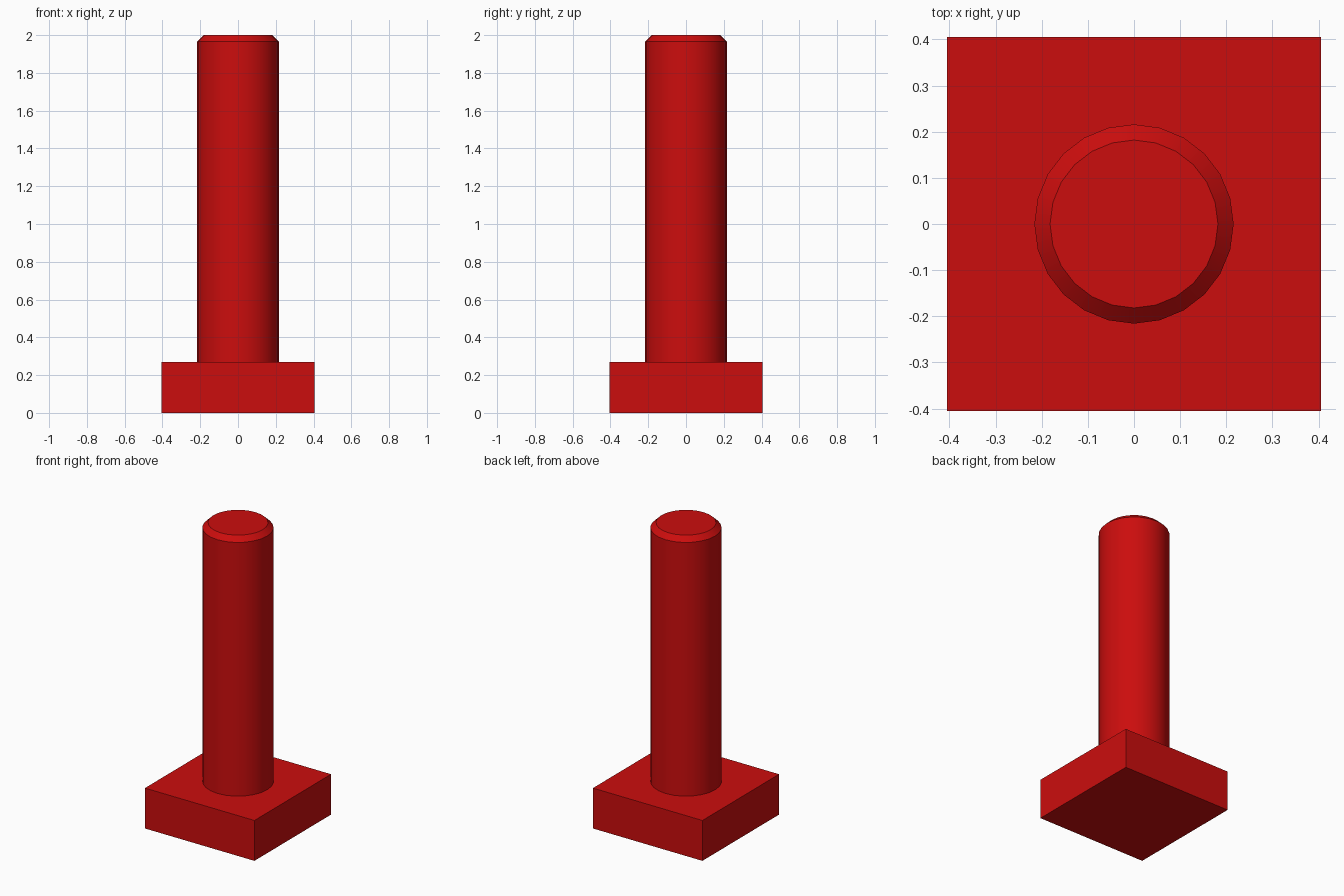
import bpy
import bmesh
from math import radians
from mathutils import Matrix, Vector

if "Cube" in bpy.data.objects:
    bpy.data.objects.remove(bpy.data.objects["Cube"])

HEAD_WIDTH, HEAD_HEIGHT = 0.81, 0.27
SHANK_RADIUS, TIP_RADIUS = 0.216, 0.182
THREAD_START, CHAMFER_START, TOP = 0.73, 1.967, 2.0
SIDES = 24

red = bpy.data.materials.new("red")
red.use_nodes = True
red.diffuse_color = (0.60, 0.004, 0.004, 1)
red.node_tree.nodes["Principled BSDF"].inputs["Base Color"].default_value = red.diffuse_color


def add_part(name, bm):
    mesh = bpy.data.meshes.new(name)
    bmesh.ops.recalc_face_normals(bm, faces=bm.faces)
    bm.to_mesh(mesh)
    bm.free()
    mesh.materials.append(red)
    part = bpy.data.objects.new(name, mesh)
    bpy.context.collection.objects.link(part)
    return part


# Square head
bm = bmesh.new()
size = Vector((HEAD_WIDTH, HEAD_WIDTH, HEAD_HEIGHT))
bmesh.ops.create_cube(bm, size=1, matrix=Matrix.LocRotScale((0, 0, HEAD_HEIGHT / 2), None, size))
add_part("square_head", bm)

# Round shank with a chamfered tip, spun from its profile
bm = bmesh.new()
profile = [(0, HEAD_HEIGHT), (SHANK_RADIUS, HEAD_HEIGHT), (SHANK_RADIUS, THREAD_START),
           (SHANK_RADIUS, CHAMFER_START), (TIP_RADIUS, TOP), (0, TOP)]
verts = [bm.verts.new((r, 0, z)) for r, z in profile]
edges = [bm.edges.new(pair) for pair in zip(verts, verts[1:])]
bmesh.ops.spin(bm, geom=verts + edges, cent=(0, 0, 0), axis=(0, 0, 1),
               angle=radians(360), steps=SIDES)
bmesh.ops.remove_doubles(bm, verts=bm.verts, dist=0.0001)
shank = add_part("shank", bm)

bpy.ops.object.select_all(action="DESELECT")
shank.select_set(True)
bpy.context.view_layer.objects.active = shank
bpy.ops.object.shade_smooth_by_angle(angle=radians(30))
